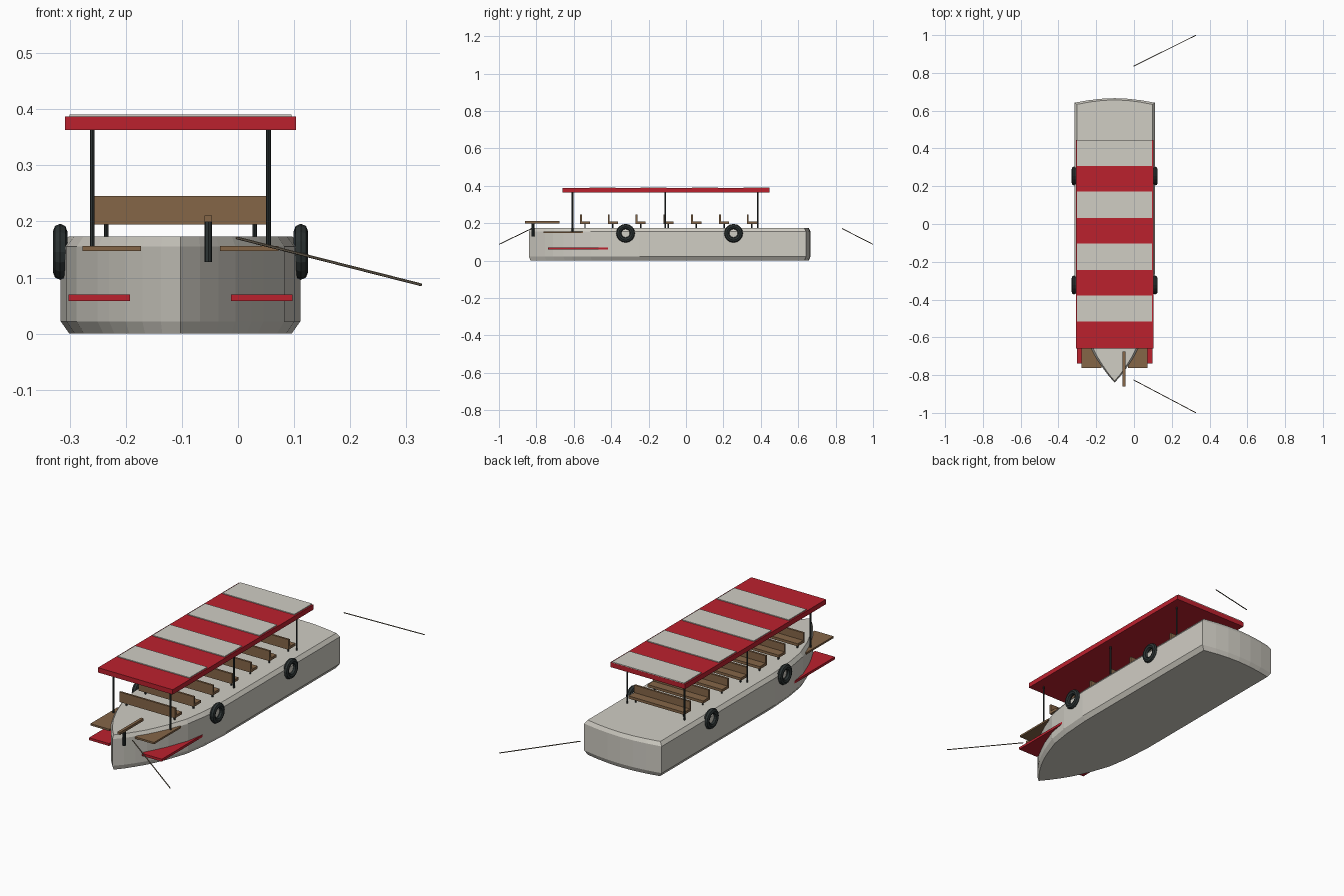
import bpy, bmesh, math
from mathutils import Vector

if "Cube" in bpy.data.objects:
    bpy.data.objects.remove(bpy.data.objects["Cube"])

CX = -0.1025  # boat centreline


def mat(name, col):
    m = bpy.data.materials.new(name)
    m.diffuse_color = (*col, 1)
    m.use_nodes = True
    m.node_tree.nodes["Principled BSDF"].inputs["Base Color"].default_value = m.diffuse_color
    return m


WHITE = mat("off_white", (0.63, 0.61, 0.55))
RED = mat("red", (0.50, 0.015, 0.027))
WOOD = mat("wood", (0.235, 0.133, 0.064))
DARK = mat("dark_rubber", (0.025, 0.033, 0.033))
ROPE = mat("rope", (0.16, 0.13, 0.09))


def from_bm(name, bm, m):
    bmesh.ops.recalc_face_normals(bm, faces=bm.faces)
    me = bpy.data.meshes.new(name)
    bm.to_mesh(me)
    bm.free()
    me.materials.append(m)
    ob = bpy.data.objects.new(name, me)
    bpy.context.collection.objects.link(ob)
    return ob


def box(name, lo, hi, m):
    bm = bmesh.new()
    bmesh.ops.create_cube(bm, size=1)
    for v in bm.verts:
        v.co = [a + (b - a) * (c + 0.5) for a, b, c in zip(lo, hi, v.co)]
    return from_bm(name, bm, m)


def rod(name, a, b, r, m, sides=8):
    a, b = Vector(a), Vector(b)
    bm = bmesh.new()
    bmesh.ops.create_cone(bm, cap_ends=True, segments=sides, radius1=r, radius2=r,
                          depth=(b - a).length)
    ob = from_bm(name, bm, m)
    ob.location = (a + b) / 2
    ob.rotation_euler = (b - a).to_track_quat('Z', 'Y').to_euler()
    return ob


# Hull: pointed bow, bowed stern, chamfered top and bottom
half = [(0, -.84), (.035, -.80), (.068, -.755), (.098, -.71), (.127, -.655), (.148, -.61),
        (.185, -.51), (.203, -.40), (.2135, -.25), (.2135, .642), (.14, .655), (.07, .663), (0, .666)]
outline = half + [(-x, y) for x, y in reversed(half[1:-1])]
bm = bmesh.new()
rings = []
for z, sx, sy in [(0, .928, .988), (.022, 1, 1), (.155, 1, 1), (.173, .935, .988)]:
    rings.append([bm.verts.new((CX + x * sx, -.09 + (y + .09) * sy, z)) for x, y in outline])
n = len(outline)
for a, b in zip(rings, rings[1:]):
    for i in range(n):
        j = (i + 1) % n
        bm.faces.new((a[i], a[j], b[j], b[i]))
bm.faces.new(rings[0])
bm.faces.new(rings[-1])
from_bm("hull", bm, WHITE)

# Canopy with white stripe panels
box("canopy", (CX - .2055, -.66, .363), (CX + .2055, .446, .387), RED)
for i in range(4):
    y = .376 - i * .2745
    box("canopy_stripe", (CX - .198, y - .0695, .386), (CX + .198, y + .0695, .391), WHITE)

for s, side in ((-1, "left"), (1, "right")):
    def sbox(name, x0, x1, y0, y1, z0, z1, m):
        xs = sorted((CX + s * x0, CX + s * x1))
        box(f"{side}_{name}", (xs[0], y0, z0), (xs[1], y1, z1), m)
    # Canopy posts
    for y in (-.607, -.11, .383):
        rod(f"{side}_canopy_post", (CX + s * .157, y, .15), (CX + s * .157, y, .366), .0042, DARK)
    # Bow boarding plank and red fin
    sbox("bow_plank", .07, .175, -.763, -.55, .147, .156, WOOD)
    sbox("bow_fin", .09, .2, -.738, -.415, .058, .07, RED)
    # Tyre fenders
    for y in (-.323, .254):
        bpy.ops.mesh.primitive_torus_add(major_segments=16, minor_segments=8, major_radius=.036,
                                         minor_radius=.014, rotation=(0, math.pi / 2, 0),
                                         location=(CX + s * .2145, y, .146))
        t = bpy.context.object
        t.name = f"{side}_tyre_fender"
        t.scale.z = .93
        t.data.materials.append(DARK)

# Bench seats with backrest and legs
for i in range(7):
    y = -.54 + i * .1487
    box("seat", (CX - .153, y - .027, .195), (CX + .153, y + .027, .208), WOOD)
    box("seat_back", (CX - .153, y - .027, .2), (CX + .153, y - .017, .245), WOOD)
    for s in (-1, 1):
        rod("seat_leg", (CX + s * .132, y, .17), (CX + s * .132, y, .197), .004, DARK)

# Bow post with bar
rod("bow_post", (-.053, -.818, .128), (-.053, -.818, .2), .007, DARK)
box("bow_bar", (-.06, -.86, .199), (-.046, -.676, .211), WOOD)

# Mooring ropes fore and aft
rod("front_rope", (-.003, -.825, .171), (.327, -.999, .087), .0025, ROPE, 6)
rod("back_rope", (-.003, .835, .171), (.327, .999, .087), .0025, ROPE, 6)
